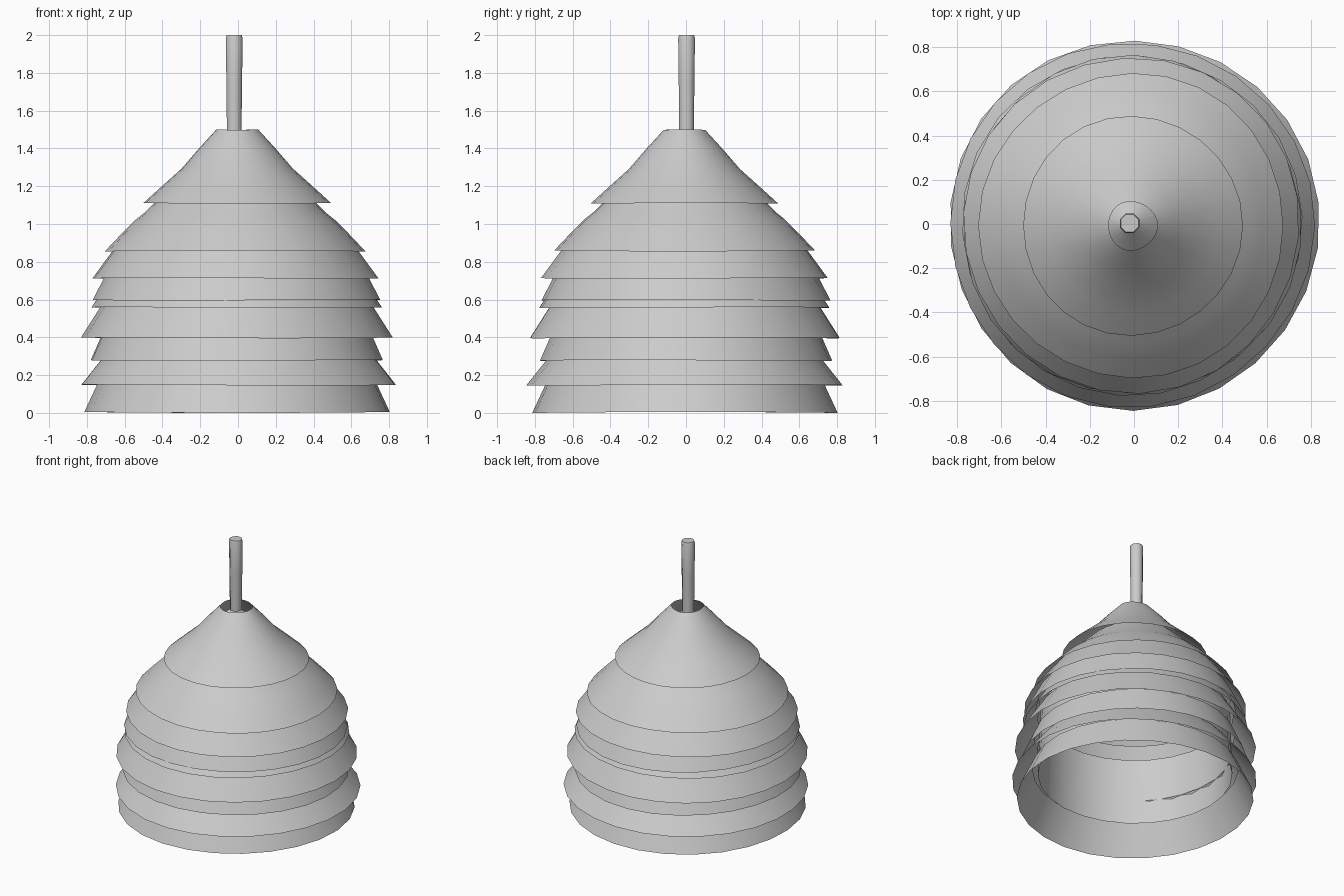
import bpy, bmesh, math, random

random.seed(4)
cube = bpy.data.objects.get("Cube")
if cube:
    bpy.data.objects.remove(cube, do_unlink=True)

GREY = (0.6, 0.6, 0.6, 1)
grey = bpy.data.materials.new("plain grey")
grey.use_nodes = True
grey.diffuse_color = GREY
grey.node_tree.nodes["Principled BSDF"].inputs["Base Color"].default_value = GREY


def lathe(name, profile, sides, centre=(0, 0), wobble=0.0, turn=0.0, cap=False):
    """Sweep (radius, height) points round z into an open, slightly uneven sheet."""
    bm = bmesh.new()
    phase = random.uniform(0, math.tau)
    rings = []
    for r, z in profile:
        ring = []
        for i in range(sides):
            a = math.tau * i / sides + turn
            rr = r + wobble * math.sin(3 * a + phase)
            zz = z + wobble * 0.5 * (1 + math.sin(2 * a + phase))
            ring.append(bm.verts.new((centre[0] + rr * math.cos(a),
                                      centre[1] + rr * math.sin(a), zz)))
        rings.append(ring)
    for low, high in zip(rings, rings[1:]):
        for i in range(sides):
            j = (i + 1) % sides
            bm.faces.new((low[i], low[j], high[j], high[i]))
    if cap:
        bm.faces.new(rings[-1])
    mesh = bpy.data.meshes.new(name)
    bm.to_mesh(mesh)
    bm.free()
    mesh.materials.append(grey)
    obj = bpy.data.objects.new(name, mesh)
    bpy.context.collection.objects.link(obj)
    bpy.ops.object.select_all(action="DESELECT")
    bpy.context.view_layer.objects.active = obj
    obj.select_set(True)
    bpy.ops.object.shade_smooth_by_angle(angle=math.radians(50))


# Overlapping flared tiers: rim radius, rim height, neck radius, neck height
tiers = [
    (0.81, 0.00, 0.74, 0.15),
    (0.837, 0.145, 0.73, 0.28),
    (0.775, 0.275, 0.72, 0.40),
    (0.825, 0.395, 0.72, 0.56),
    (0.77, 0.555, 0.74, 0.60),
    (0.765, 0.595, 0.70, 0.72),
    (0.76, 0.71, 0.65, 0.86),
]
HIDDEN = 0.08  # each neck runs on up behind the next tier
for n, (rim, z0, neck, z1) in enumerate(tiers, 1):
    slope = (rim - neck) / (z1 - z0)
    lathe(f"shade_tier_{n}", [(rim, z0), (neck, z1), (neck - slope * HIDDEN, z1 + HIDDEN)],
          26, (0 if n == 2 else -0.01, -0.004), 0.005, n * 0.3)

# Smooth lining inside the lower tiers
lathe("inner_lining", [(0.665, 0.19), (0.65, 0.68)], 26, (-0.01, 0))

# Rounded shoulder and top cone
lathe("shoulder_tier", [(0.69, 0.855), (0.60, 0.95), (0.53, 1.02), (0.48, 1.06),
                        (0.42, 1.12), (0.32, 1.22)], 28, (-0.01, -0.007), 0.005)
lathe("top_cone", [(0.497, 1.108), (0.39, 1.205), (0.295, 1.29), (0.20, 1.40),
                   (0.11, 1.498)], 28, (-0.007, -0.008), 0.003)

# Flared holder under the top opening, and the hanging cord
lathe("cord_holder", [(0.22, 1.29), (0.12, 1.39), (0.04, 1.47)], 20, (-0.02, 0))
lathe("cord", [(0.042, 1.40), (0.043, 1.60), (0.045, 1.75), (0.048, 1.985),
               (0.043, 2.0)], 8, (-0.02, 0.003), 0.0, math.pi / 8, cap=True)
